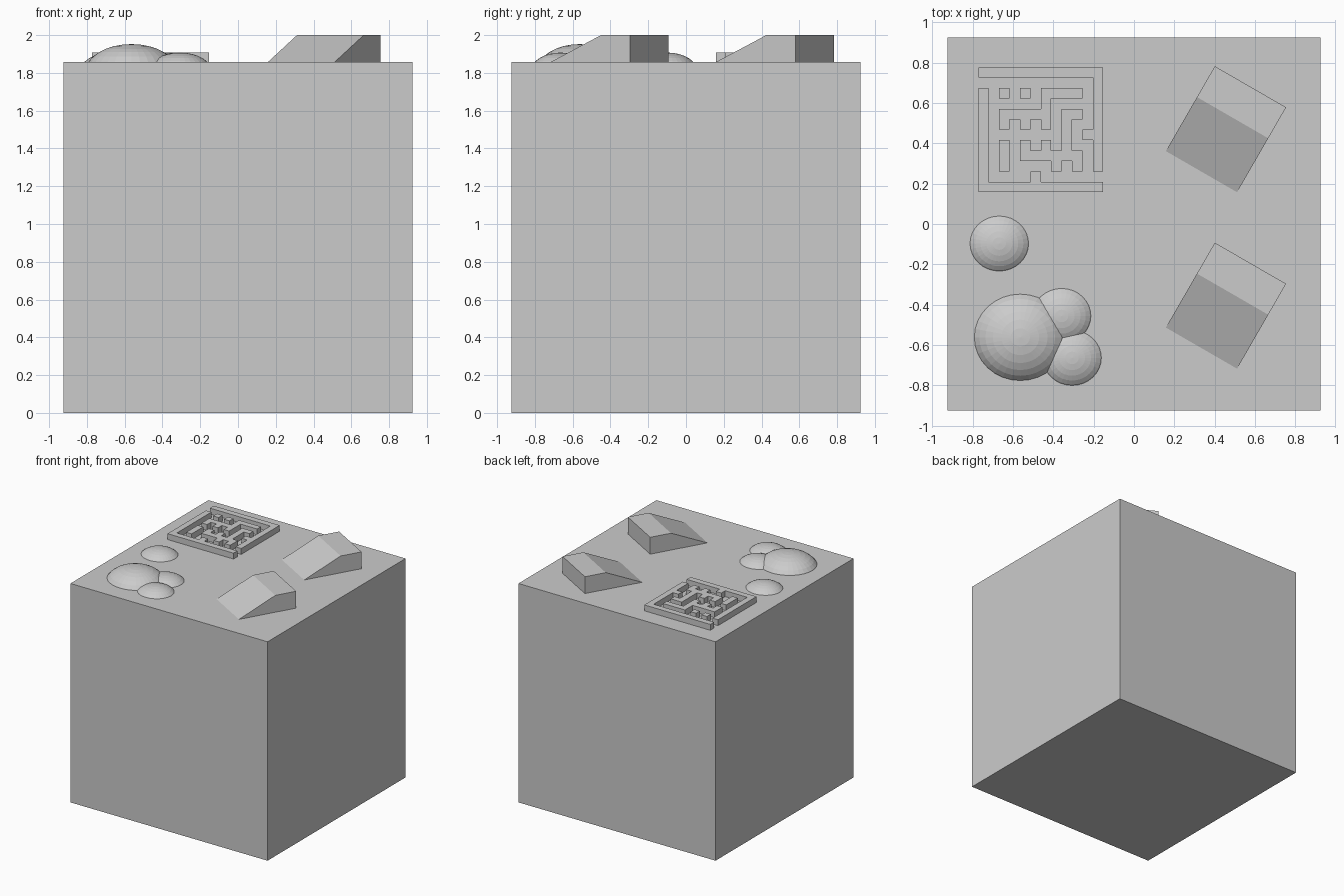
import bpy, bmesh, math
from mathutils import Matrix, Vector

if "Cube" in bpy.data.objects:
    bpy.data.objects.remove(bpy.data.objects["Cube"])

TOP = 1.857          # height of the block's upper face

grey = bpy.data.materials.new("plain grey")
grey.diffuse_color = (0.6, 0.6, 0.6, 1)
grey.use_nodes = True
grey.node_tree.nodes["Principled BSDF"].inputs["Base Color"].default_value = grey.diffuse_color


def finish(name, bm):
    bmesh.ops.recalc_face_normals(bm, faces=bm.faces[:])
    mesh = bpy.data.meshes.new(name)
    bm.to_mesh(mesh)
    bm.free()
    mesh.materials.append(grey)
    ob = bpy.data.objects.new(name, mesh)
    bpy.context.collection.objects.link(ob)
    return ob


def extrude_up(bm, vec):
    ret = bmesh.ops.extrude_face_region(bm, geom=bm.faces[:], use_keep_orig=True)
    moved = [g for g in ret["geom"] if isinstance(g, bmesh.types.BMVert)]
    bmesh.ops.translate(bm, verts=moved, vec=vec)


# Main block
bm = bmesh.new()
bmesh.ops.create_cube(bm, size=1)
bmesh.ops.scale(bm, vec=(1.85, 1.85, TOP), verts=bm.verts[:])
bmesh.ops.translate(bm, vec=(0, 0, TOP / 2), verts=bm.verts[:])
finish("block", bm)

# Maze walls drawn on a 12 x 12 grid
MAZE = """
############
...........#
#.#.#.####.#
#.....#....#
#.#####.##.#
#.#.#.#.#..#
#.......#.##
#.#.#.#.#..#
#.#.######.#
#.#....#.#.#
#....#......
############
""".split()
CELL = 0.0516
bm = bmesh.new()
for r, row in enumerate(MAZE):
    for c, mark in enumerate(row):
        if mark == "#":
            x, y = -0.772 + c * CELL, 0.777 - r * CELL
            bm.faces.new([bm.verts.new((x + dx * CELL, y - dy * CELL, TOP))
                          for dx, dy in ((0, 0), (0, 1), (1, 1), (1, 0))])
bmesh.ops.remove_doubles(bm, verts=bm.verts[:], dist=0.001)
extrude_up(bm, (0, 0, 0.05))
finish("maze_walls", bm)

# Ramps: side profile swept across the width, turned 30 degrees
LENGTH, WIDTH, SLOPE = 0.486, 0.408, 0.309
for name, cy in (("back_ramp", 0.470), ("front_ramp", -0.405)):
    bm = bmesh.new()
    profile = ((0, 0), (LENGTH, 0), (LENGTH, 2 - TOP), (SLOPE, 2 - TOP))
    bm.faces.new([bm.verts.new((-WIDTH / 2, y - LENGTH / 2, z)) for y, z in profile])
    extrude_up(bm, (WIDTH, 0, 0))
    bm.transform(Matrix.Translation((0.456, cy, TOP)) @ Matrix.Rotation(math.radians(-30), 4, "Z"))
    finish(name, bm)

# Mounds: flattened spheres sunk into the block and trimmed at its face
SINK = 0.051
for name, x, y, radius in (("lone_mound", -0.668, -0.097, 0.169),
                           ("large_mound", -0.564, -0.562, 0.244),
                           ("upper_small_mound", -0.359, -0.456, 0.169),
                           ("lower_small_mound", -0.307, -0.664, 0.169)):
    bm = bmesh.new()
    bmesh.ops.create_uvsphere(bm, u_segments=32, v_segments=16, radius=radius)
    bmesh.ops.scale(bm, vec=(1, 0.94, 0.6), verts=bm.verts[:])
    bmesh.ops.translate(bm, vec=(x, y, TOP - SINK), verts=bm.verts[:])
    bmesh.ops.bisect_plane(bm, geom=bm.verts[:] + bm.edges[:] + bm.faces[:],
                           plane_co=Vector((0, 0, TOP - 0.005)),
                           plane_no=Vector((0, 0, 1)), clear_inner=True)
    bmesh.ops.holes_fill(bm, edges=[e for e in bm.edges if e.is_boundary], sides=0)
    finish(name, bm)
